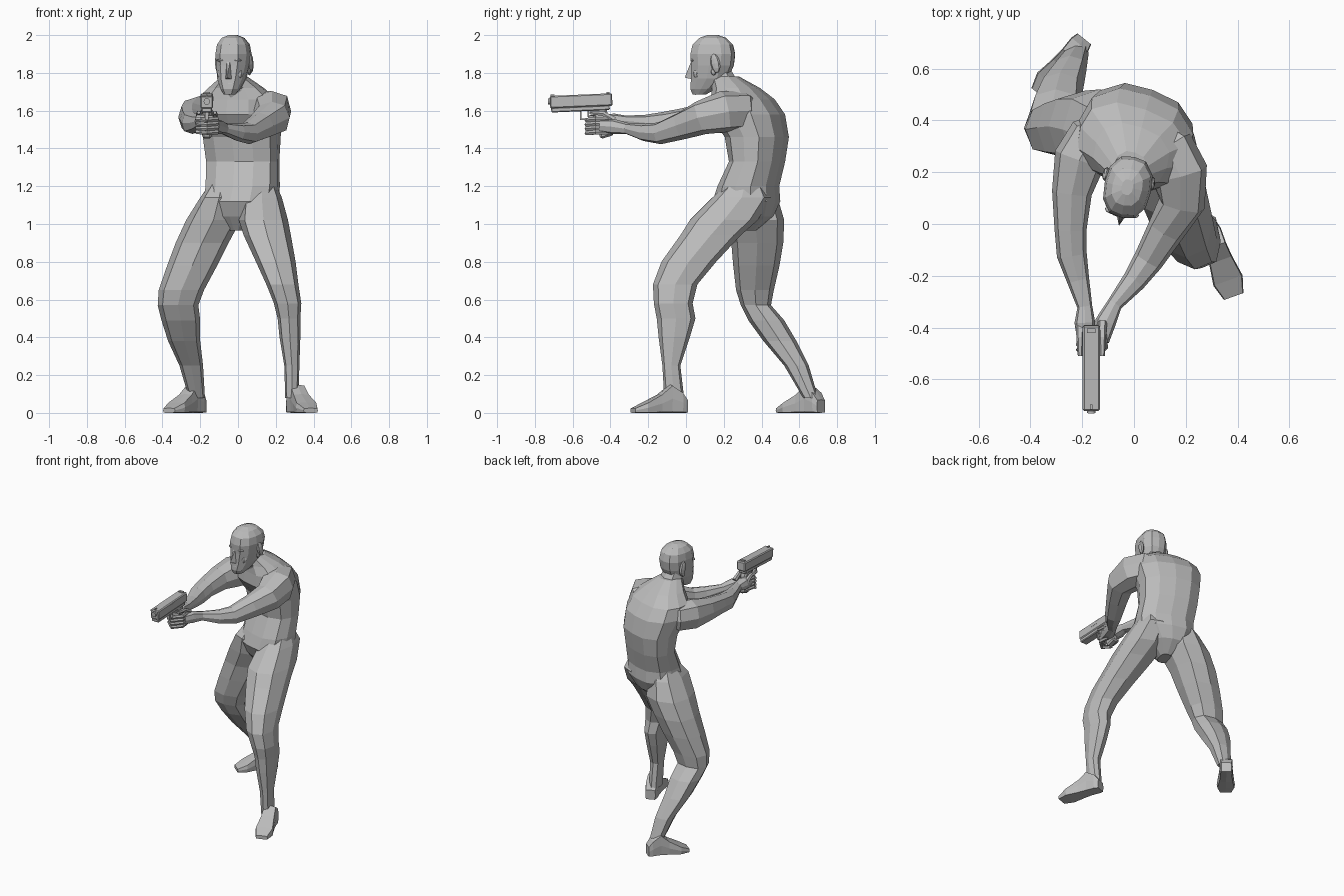
import bpy, bmesh
from math import sin, cos, pi, radians
from mathutils import Vector, Matrix

cube = bpy.data.objects.get("Cube")
if cube:
    bpy.data.objects.remove(cube)

grey = bpy.data.materials.new("plain_grey")
grey.use_nodes = True
grey.diffuse_color = (0.5, 0.5, 0.5, 1)
grey.node_tree.nodes["Principled BSDF"].inputs["Base Color"].default_value = grey.diffuse_color


def finish(name, bm):
    bmesh.ops.recalc_face_normals(bm, faces=bm.faces)
    mesh = bpy.data.meshes.new(name)
    bm.to_mesh(mesh)
    bm.free()
    mesh.materials.append(grey)
    obj = bpy.data.objects.new(name, mesh)
    bpy.context.collection.objects.link(obj)
    return obj


def section(center, side, up, sides=8, full=1.08):
    """Ring of points around center; full > 1 pushes the diagonals outward."""
    points = []
    for k in range(sides):
        a = 2 * pi * k / sides
        swell = 1 + (full - 1) * abs(sin(2 * a))
        points.append(Vector(center) + (side * cos(a) + up * sin(a)) * swell)
    return points


def loft(name, rings):
    """Skin a row of equal rings and close both ends."""
    bm = bmesh.new()
    rows = [[bm.verts.new(p) for p in ring] for ring in rings]
    n = len(rows[0])
    for low, high in zip(rows, rows[1:]):
        for k in range(n):
            j = (k + 1) % n
            bm.faces.new((low[k], low[j], high[j], high[k]))
    bm.faces.new(rows[0])
    bm.faces.new(rows[-1])
    return finish(name, bm)


def level_loft(name, rows, turn=0, sides=8):
    """Horizontal ellipses: height, centre x, centre y, half width, half depth."""
    spin = Matrix.Rotation(radians(turn), 3, 'Z')
    return loft(name, [section((x, y, z), spin @ Vector((w, 0, 0)),
                               spin @ Vector((0, d, 0)), sides)
                       for z, x, y, w, d in rows])


def leg(name, rows):
    """Horizontal ellipses: height, then x limits and y limits."""
    level_loft(name, [(z, (a + b) / 2, (c + d) / 2, (b - a) / 2, (d - c) / 2)
                      for z, a, b, c, d in rows])


def limb(name, rows, sides=8):
    """Tube through points, each with its own radius."""
    points = [Vector(row[:3]) for row in rows]
    rings = []
    for i, p in enumerate(points):
        along = points[min(i + 1, len(points) - 1)] - points[max(i - 1, 0)]
        side = along.cross(Vector((0, 0, 1))).normalized()
        up = side.cross(along).normalized()
        r = rows[i][3]
        rings.append(section(p, side * r, up * r, sides))
    return loft(name, rings)


def foot(name, heel, toe):
    """Stations from heel to toe: fraction, half width, height."""
    heel, toe = Vector(heel), Vector(toe)
    side = (toe - heel).cross(Vector((0, 0, 1))).normalized()
    rings = []
    for t, w, h in ((0, .034, .07), (.1, .042, .11), (.3, .042, .15),
                    (.5, .047, .1), (.78, .06, .055), (1, .04, .025)):
        mid = heel.lerp(toe, t) + Vector((0, 0, h / 2))
        rings.append(section(mid, side * w, Vector((0, 0, h / 2)), full=1.3))
    loft(name, rings)


def box(name, center, size, matrix, bevel=0):
    bm = bmesh.new()
    bmesh.ops.create_cube(bm, size=1)
    bmesh.ops.scale(bm, vec=size, verts=bm.verts)
    if bevel:
        bmesh.ops.bevel(bm, geom=bm.edges[:], offset=bevel, segments=1, affect='EDGES')
    bmesh.ops.translate(bm, vec=center, verts=bm.verts)
    bm.transform(matrix)
    return finish(name, bm)


# Torso: pelvis, belly, rib cage and sloping shoulders, turned toward the aim
level_loft("torso", [
    (.965, 0, .31, .04, .06), (1.04, 0, .325, .13, .13), (1.12, .015, .32, .195, .165),
    (1.2, .025, .33, .195, .147), (1.33, .025, .376, .195, .13),
    (1.46, .02, .375, .205, .152), (1.58, 0, .325, .225, .182),
    (1.66, -.005, .3, .215, .15), (1.72, -.01, .265, .145, .115),
    (1.78, -.02, .205, .065, .075)], turn=-20, sides=12)
limb("neck", [(0, .27, 1.64, .1), (-.02, .21, 1.72, .075), (-.03, .17, 1.8, .068)])

# Legs: left one forward, right one back and bent, both tapering into the waist
leg("left_leg", [
    (1.24, .06, .19, .25, .39), (1.14, .02, .232, .14, .45), (1.02, .005, .265, .02, .38),
    (.94, .03, .28, -.03, .29), (.8, .095, .305, -.13, .16), (.68, .15, .32, -.175, .06),
    (.58, .19, .335, -.17, .035), (.5, .21, .33, -.155, .05), (.4, .22, .33, -.145, .02),
    (.25, .245, .325, -.125, -.03), (.08, .25, .32, -.115, -.01)])
leg("right_leg", [
    (1.24, -.13, -.03, .27, .42), (1.14, -.2, 0, .19, .485), (1.02, -.275, .015, .21, .52),
    (.9, -.33, -.05, .24, .515), (.78, -.375, -.11, .25, .495), (.65, -.42, -.18, .265, .465),
    (.57, -.425, -.21, .29, .45), (.49, -.405, -.2, .33, .52), (.38, -.37, -.2, .41, .585),
    (.25, -.31, -.185, .52, .65), (.08, -.26, -.175, .62, .7)])
foot("left_foot", (.285, 0, 0), (.385, -.28, 0))
foot("right_foot", (-.192, .715, 0), (-.365, .5, 0))

# Arms, each growing out of the rib cage and running on into the palm
limb("left_arm", [
    (.07, .36, 1.58, .06), (.13, .29, 1.6, .105), (.175, .2, 1.595, .11),
    (.185, .08, 1.562, .09), (.125, -.02, 1.52, .073), (.055, -.14, 1.48, .058),
    (0, -.22, 1.485, .046), (-.075, -.31, 1.505, .03), (-.11, -.38, 1.515, .04),
    (-.13, -.45, 1.52, .034)])
limb("right_arm", [
    (-.09, .38, 1.58, .06), (-.165, .33, 1.575, .095), (-.21, .25, 1.575, .1),
    (-.24, .12, 1.565, .077), (-.245, -.02, 1.55, .062), (-.24, -.12, 1.535, .058),
    (-.215, -.22, 1.535, .043), (-.19, -.32, 1.545, .029), (-.19, -.38, 1.545, .04),
    (-.185, -.45, 1.54, .034)])

# Fingers wrapped round the grip, right hand inside and left hand outside
for i in range(4):
    z = 1.565 - i * .023
    limb(f"right_finger_{i}", [(-.2, -.41, z, .013), (-.212, -.465, z, .013),
                               (-.175, -.505, z, .012), (-.135, -.485, z, .009)], 6)
    limb(f"left_finger_{i}", [(-.12, -.41, z - .01, .013), (-.112, -.475, z - .01, .013),
                              (-.165, -.525, z - .015, .012), (-.22, -.48, z - .01, .009)], 6)
for name, x in (("right_thumb", -.208), ("left_thumb", -.122)):
    limb(name, [(x, -.38, 1.55, .018), (x, -.44, 1.585, .014), (x, -.51, 1.59, .009)], 6)

# Pistol, modelled level around its own centre, then tilted slightly nose down
aim = Matrix.Translation((-.165, -.555, 1.642)) @ Matrix.Rotation(radians(2.5), 4, 'X')
box("pistol_slide", (0, 0, .01), (.066, .33, .066), aim, .006)
box("pistol_frame", (0, -.005, -.032), (.056, .31, .026), aim, .005)
box("front_sight", (0, -.15, .046), (.008, .02, .01), aim)
box("rear_sight", (0, .145, .046), (.034, .016, .01), aim)
box("trigger", (0, .035, -.06), (.01, .008, .035), aim)
box("ejection_port", (.031, -.01, .022), (.006, .06, .022), aim)
lean = aim @ Matrix.Translation((0, .11, -.105)) @ Matrix.Rotation(radians(14), 4, 'X')
box("pistol_grip", (0, 0, 0), (.048, .075, .17), lean, .01)
box("guard_bottom", (0, .035, -.087), (.02, .08, .008), aim)
box("guard_front", (0, -.005, -.065), (.02, .008, .05), aim)
bm = bmesh.new()
bmesh.ops.create_cone(bm, segments=12, radius1=.017, radius2=.017, depth=.03, cap_ends=True)
bm.transform(aim @ Matrix.Translation((0, -.16, .014)) @ Matrix.Rotation(pi / 2, 4, 'X'))
finish("barrel", bm)

# Head, turned a little toward the aim
level_loft("head", [
    (1.685, -.045, .07, .03, .035), (1.715, -.04, .09, .05, .068),
    (1.77, -.033, .125, .073, .1), (1.84, -.026, .14, .085, .115),
    (1.9, -.024, .142, .091, .12), (1.95, -.024, .142, .083, .108),
    (1.985, -.026, .142, .058, .072), (2, -.026, .142, .022, .03)], turn=-12, sides=12)
skull = Matrix.Translation((-.027, .14, 1.84)) @ Matrix.Rotation(radians(-12), 4, 'Z')


def blob(name, center, size, tip=0):
    """Faceted ellipsoid on the head, optionally tipped forward."""
    bm = bmesh.new()
    bmesh.ops.create_uvsphere(bm, u_segments=8, v_segments=6, radius=1)
    bm.transform(skull @ Matrix.Translation(center) @ Matrix.Rotation(radians(tip), 4, 'X')
                 @ Matrix.Diagonal((*size, 1)))
    finish(name, bm)


# Wedge nose: narrow bridge widening to the tip
bm = bmesh.new()
nose = [bm.verts.new(p) for p in ((-.009, -.11, .03), (.009, -.11, .03), (0, -.15, -.065),
                                  (-.022, -.1, -.075), (.022, -.1, -.075))]
bmesh.ops.convex_hull(bm, input=nose)
bm.transform(skull)
finish("nose", bm)
blob("upper_lip", (0, -.105, -.098), (.028, .013, .008))
blob("lower_lip", (0, -.103, -.112), (.024, .014, .009))
blob("chin", (0, -.092, -.138), (.028, .02, .018))
for name, s in (("left", 1), ("right", -1)):
    blob(name + "_brow", (s * .038, -.096, .026), (.03, .016, .009))
    blob(name + "_eye", (s * .037, -.095, .002), (.017, .012, .009))
    blob(name + "_cheek", (s * .046, -.07, -.045), (.026, .025, .03))
    blob(name + "_ear", (s * .09, .035, .01), (.014, .026, .052), 12)
    blob(name + "_earlobe", (s * .084, .024, -.035), (.009, .014, .018))
